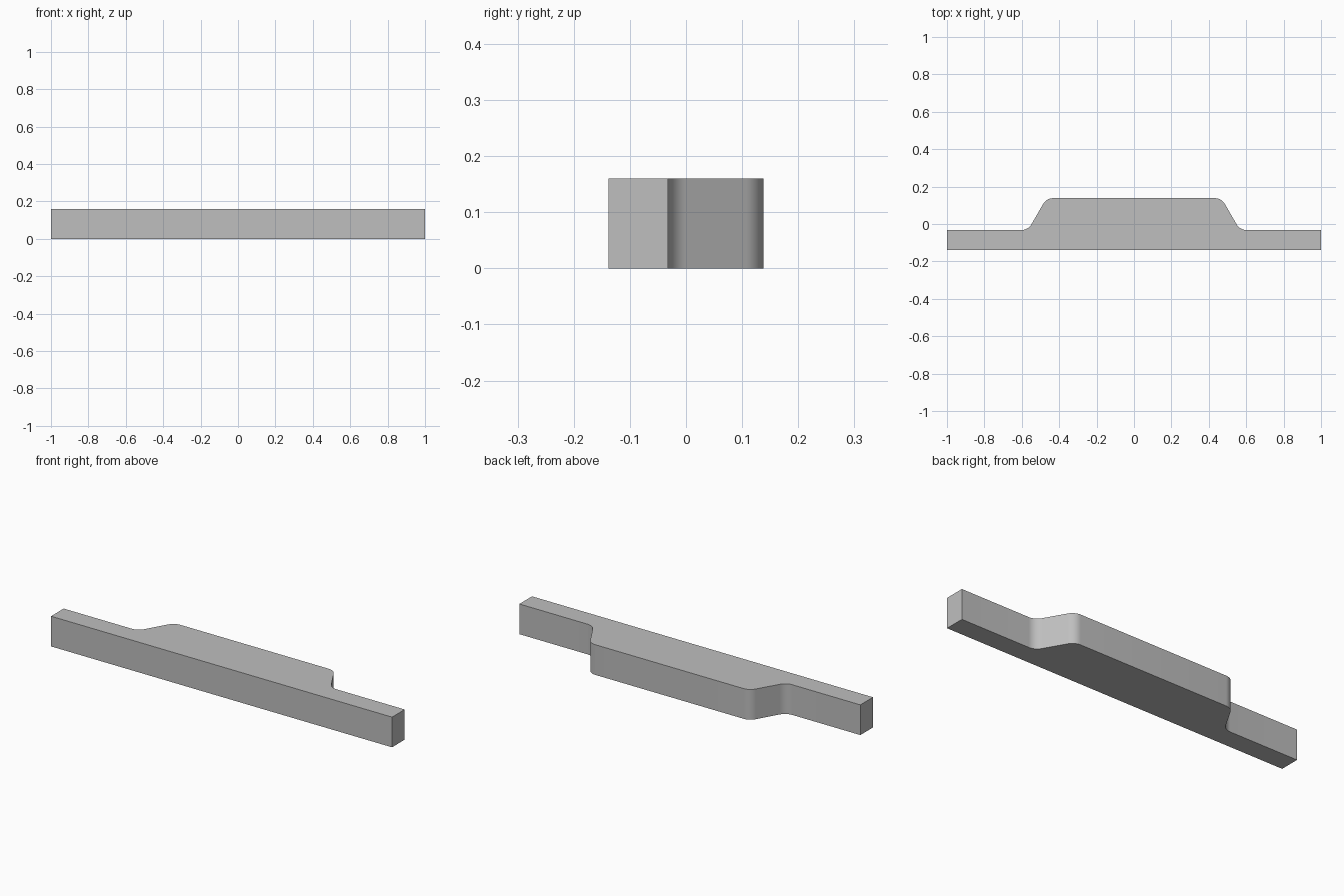
import bpy, bmesh, math
from mathutils import Vector

cube = bpy.data.objects.get("Cube")
if cube:
    bpy.data.objects.remove(cube, do_unlink=True)

HEIGHT, FRONT, LEDGE, BACK = 0.16, -0.138, -0.032, 0.138
RADIUS, STEPS = 0.06, 10

grey = bpy.data.materials.new("plain grey")
grey.use_nodes = True
colour = (0.52, 0.52, 0.52, 1)
grey.diffuse_color = colour
grey.node_tree.nodes["Principled BSDF"].inputs["Base Color"].default_value = colour


def fillet(before, corner, after):
    """Points of a tangent arc that rounds a corner."""
    before, corner, after = Vector(before), Vector(corner), Vector(after)
    a, b = (before - corner).normalized(), (after - corner).normalized()
    half = a.angle(b) / 2
    centre = corner + (a + b).normalized() * RADIUS / math.sin(half)
    start = corner + a * RADIUS / math.tan(half) - centre
    end = corner + b * RADIUS / math.tan(half) - centre
    sweep = start.angle(end)
    return [centre + (start * math.sin(sweep * (1 - i / STEPS))
                      + end * math.sin(sweep * i / STEPS)) / math.sin(sweep)
            for i in range(STEPS + 1)]


# Right half of the outline, then its mirror
end_top, foot, shoulder = (1, LEDGE), (0.566, LEDGE), (0.468, BACK)
half = [Vector((1, FRONT)), Vector(end_top)]
half += fillet(end_top, foot, shoulder)
half += fillet(foot, shoulder, (0, BACK))
outline = half + [Vector((-p.x, p.y)) for p in reversed(half)]

# Extrude the outline into the bar
bm = bmesh.new()
base = bm.faces.new([bm.verts.new((p.x, p.y, 0)) for p in outline])
top = bmesh.ops.extrude_face_region(bm, geom=[base], use_keep_orig=True)
bmesh.ops.translate(bm, vec=(0, 0, HEIGHT),
                    verts=[v for v in top["geom"] if isinstance(v, bmesh.types.BMVert)])
bmesh.ops.recalc_face_normals(bm, faces=bm.faces)
mesh = bpy.data.meshes.new("raised_bar")
bm.to_mesh(mesh)
bm.free()
mesh.materials.append(grey)

bar = bpy.data.objects.new("raised_bar", mesh)
bpy.context.collection.objects.link(bar)
bpy.ops.object.select_all(action="DESELECT")
bar.select_set(True)
bpy.context.view_layer.objects.active = bar
bpy.ops.object.shade_smooth_by_angle(angle=math.radians(30))
